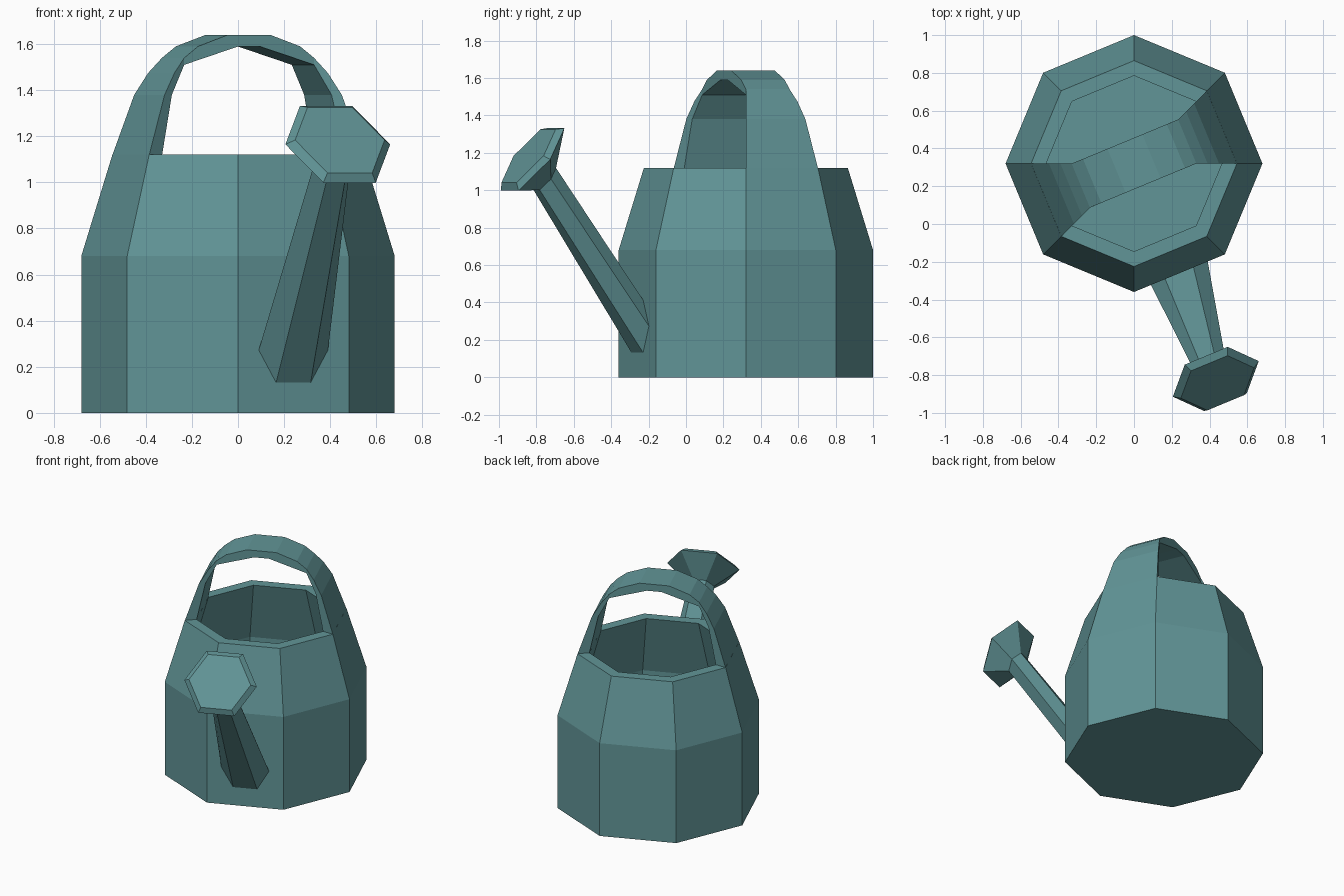
import bpy, bmesh
from math import cos, sin, tan, pi, radians
from mathutils import Vector

if "Cube" in bpy.data.objects:
    bpy.data.objects.remove(bpy.data.objects["Cube"])

mat = bpy.data.materials.new("teal_paint")
mat.diffuse_color = (0.12, 0.30, 0.31, 1)
mat.use_nodes = True
mat.node_tree.nodes["Principled BSDF"].inputs["Base Color"].default_value = mat.diffuse_color
UP = Vector((0, 0, 1))
BODY_C = Vector((0, 0.32, 0))


def loft(name, rings):
    """Skin a stack of equal-sized point rings and cap both ends."""
    bm = bmesh.new()
    loops = [[bm.verts.new(p) for p in ring] for ring in rings]
    n = len(loops[0])
    for a, b in zip(loops, loops[1:]):
        for i in range(n):
            j = (i + 1) % n
            bm.faces.new((a[i], a[j], b[j], b[i]))
    bm.faces.new(loops[0])
    bm.faces.new(loops[-1])
    bmesh.ops.recalc_face_normals(bm, faces=bm.faces)
    mesh = bpy.data.meshes.new(name)
    bm.to_mesh(mesh)
    bm.free()
    mesh.materials.append(mat)
    obj = bpy.data.objects.new(name, mesh)
    bpy.context.collection.objects.link(obj)
    return obj


def ngon(center, r, n, xa, ya):
    """Regular polygon in the plane of axes xa and ya."""
    return [center + r * (cos(2 * pi * i / n) * xa + sin(2 * pi * i / n) * ya)
            for i in range(n)]


# Octagonal body: outer wall, rim, then inner wall down to the floor
profile = [(0.68, 0), (0.68, 0.68), (0.545, 1.12),
           (0.465, 1.12), (0.60, 0.68), (0.60, 0.07)]
loft("body", [ngon(BODY_C + UP * z, r, 8, Vector((1, 0, 0)), Vector((0, 1, 0)))
              for r, z in profile])

# Handle: arch between two opposite facets, flaring to facet width at its feet
half = radians(22.5)
u_dir = Vector((cos(half), sin(half), 0))
v_dir = Vector((-sin(half), cos(half), 0))
outer = [(0.503, 1.12), (0.416, 1.38), (0.36, 1.475), (0.305, 1.54),
         (0.24, 1.59), (0.10, 1.64)]
inner = [(0.43, 1.12), (0.375, 1.38), (0.34, 1.445), (0.305, 1.51),
         (0.21, 1.54), (0.05, 1.59)]


def mirrored(path):
    return path + [(-u, z) for u, z in reversed(path)]


def handle_point(u, z, side):
    w = max(0.126, abs(u) * tan(half))
    return BODY_C + u_dir * u + v_dir * w * side + UP * z


loft("handle", [[handle_point(*o, 1), handle_point(*o, -1),
                 handle_point(*i, -1), handle_point(*i, 1)]
                for o, i in zip(mirrored(outer), mirrored(inner))])

# Spout: hexagonal tube from the front facet up to the neck of the rose
forward = Vector((sin(half), -cos(half), 0))
side = Vector((cos(half), sin(half), 0))
tilt = radians(38.5)
rose_axis = forward * cos(tilt) + UP * sin(tilt)
rose_up = UP * cos(tilt) - forward * sin(tilt)
base = BODY_C + forward * 0.625 + UP * 0.268
neck = ngon(Vector((0.405, -0.755, 1.06)), 0.087, 6, side, rose_up)
loft("spout", [ngon(base, 0.163, 6, side, UP), neck])

# Rose: flares from the neck to a wide hexagon with a bevelled front
rose_c = Vector((0.433, -0.82, 1.165))
loft("rose", [neck,
              ngon(rose_c, 0.246, 6, side, rose_up),
              ngon(rose_c + rose_axis * 0.03, 0.21, 6, side, rose_up)])
